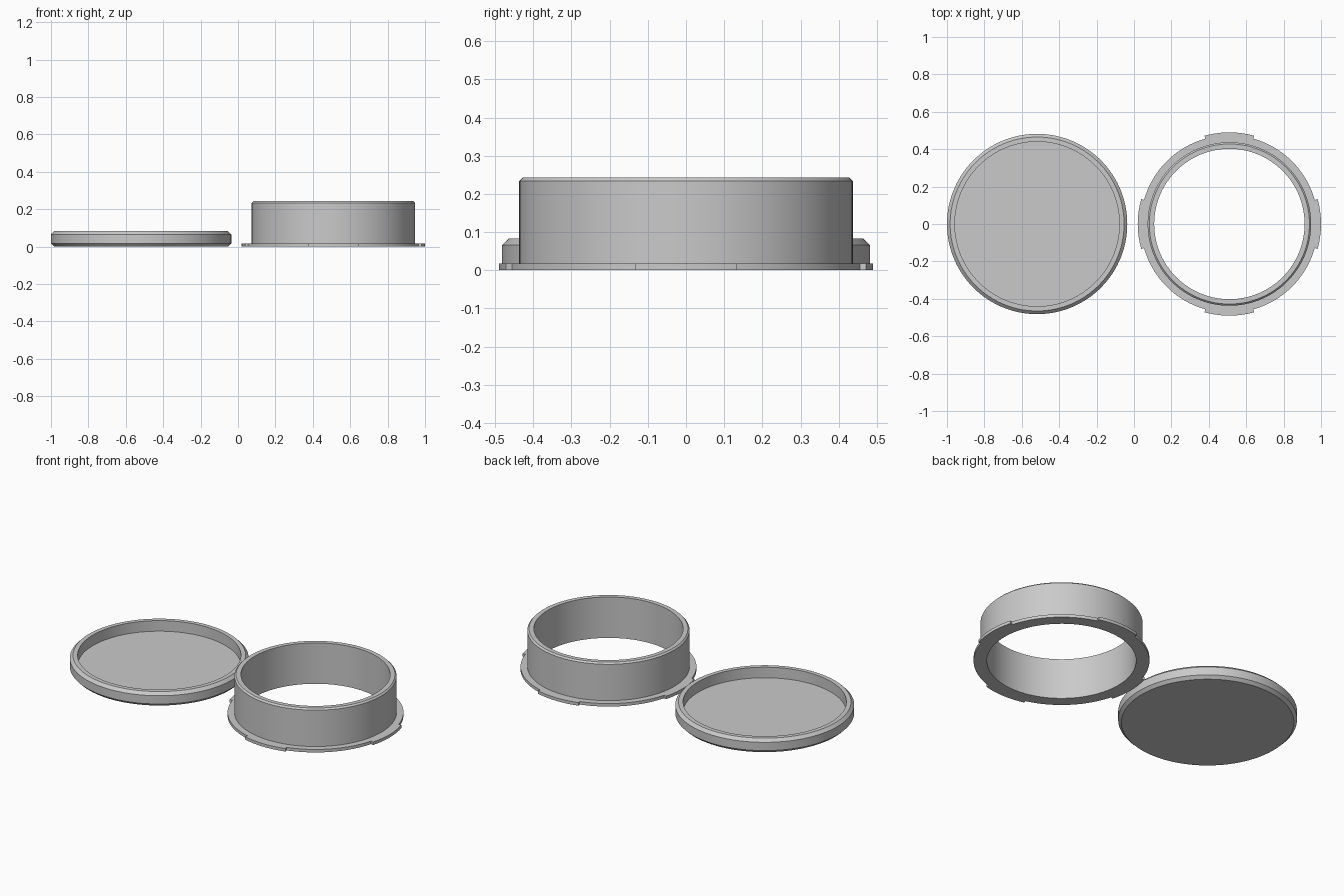
import bpy
import bmesh
import math

cube = bpy.data.objects.get("Cube")
if cube:
    bpy.data.objects.remove(cube, do_unlink=True)

grey = bpy.data.materials.new("plain grey")
grey.use_nodes = True
colour = (0.59, 0.59, 0.59, 1)
grey.diffuse_color = colour
grey.node_tree.nodes["Principled BSDF"].inputs["Base Color"].default_value = colour


def revolve(name, centre_x, profile_at, angles, closed):
    """Turn a profile of (radius, height) points about a vertical axis."""
    bm = bmesh.new()
    columns = []
    for a in angles:
        c, s = math.cos(math.radians(a)), math.sin(math.radians(a))
        columns.append([bm.verts.new((r * c, r * s, z)) for r, z in profile_at(a)])
    count = len(columns[0])
    for i, left in enumerate(columns):
        right = columns[(i + 1) % len(columns)]
        for j in range(count if closed else count - 1):
            k = (j + 1) % count
            bm.faces.new((left[j], right[j], right[k], left[k]))
    # Discs close the ends of an open profile
    if not closed:
        bm.faces.new([col[0] for col in columns])
        bm.faces.new([col[-1] for col in columns])
    bmesh.ops.recalc_face_normals(bm, faces=bm.faces)
    mesh = bpy.data.meshes.new(name)
    bm.to_mesh(mesh)
    bm.free()
    mesh.materials.append(grey)
    obj = bpy.data.objects.new(name, mesh)
    bpy.context.collection.objects.link(obj)
    obj.location.x = centre_x
    bpy.ops.object.select_all(action="DESELECT")
    obj.select_set(True)
    bpy.context.view_layer.objects.active = obj
    bpy.ops.object.shade_smooth_by_angle(angle=math.radians(25))
    return obj


steps = [i * 3 for i in range(120)]

# Shallow lid lying open side up, with bevelled outer edges
LID_R, BEVEL, LID_H = 0.482, 0.017, 0.083
lid_profile = [
    (LID_R - BEVEL, 0), (LID_R, BEVEL), (LID_R, LID_H - BEVEL),
    (LID_R - BEVEL, LID_H), (0.44, LID_H), (0.44, 0.02),
]
revolve("lid", -0.518, lambda a: lid_profile, steps, False)

# Open collar with a thin flange that carries four wider tabs
TAB_HALF = 15.75


def collar_profile(a):
    from_tab = abs((a + 45) % 90 - 45)
    flange = 0.49 if from_tab <= TAB_HALF else 0.474
    return [(0.402, 0), (flange, 0), (flange, 0.018), (0.437, 0.018),
            (0.437, 0.234), (0.428, 0.243), (0.402, 0.243)]


tab_edges = [(90 * q + side * (TAB_HALF + gap)) % 360
             for q in range(4) for side in (-1, 1) for gap in (-0.01, 0.01)]
revolve("collar", 0.51, collar_profile, sorted(steps + tab_edges), True)
